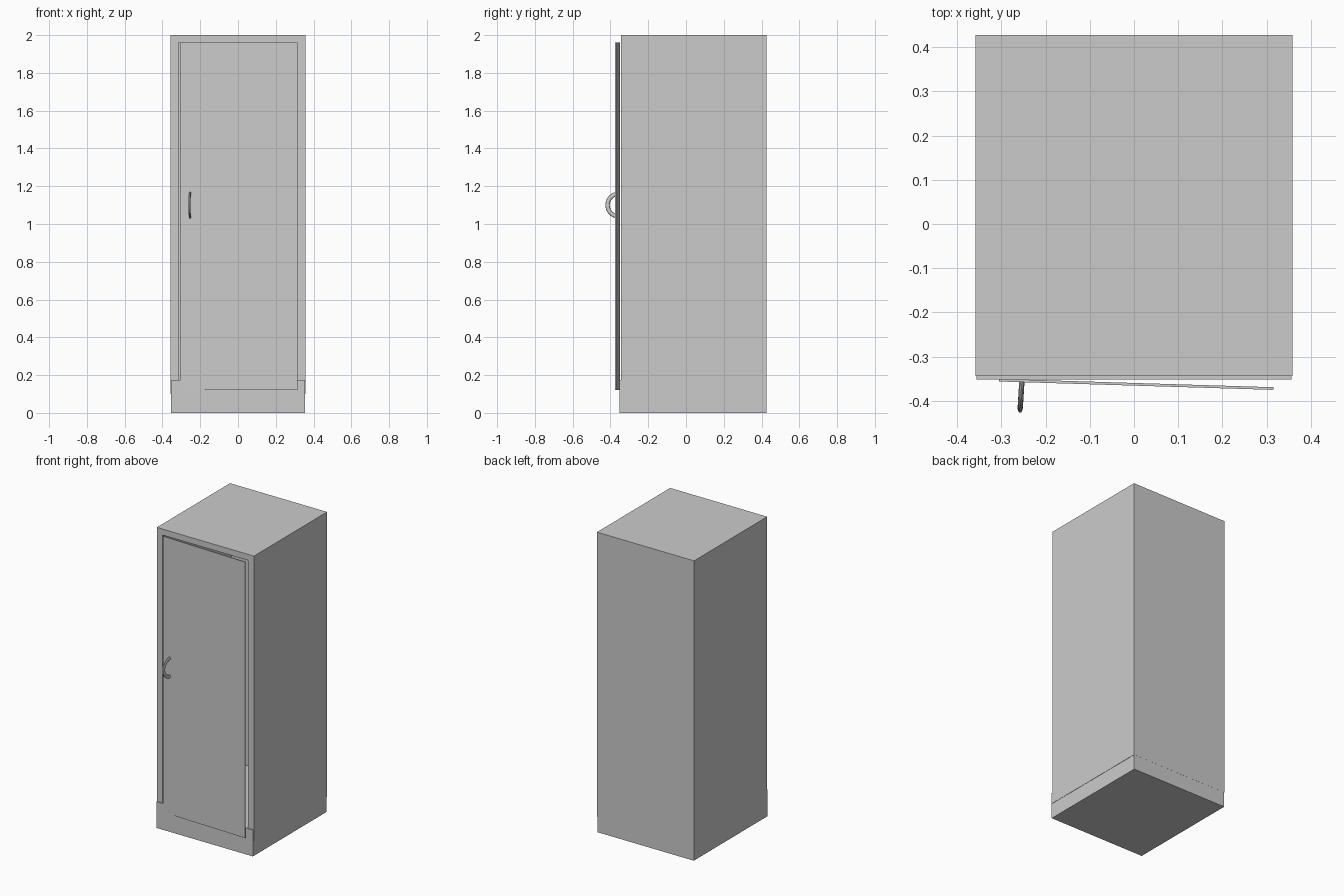
import bpy, bmesh, math

if "Cube" in bpy.data.objects:
    bpy.data.objects.remove(bpy.data.objects["Cube"])

def box(name, x, y, z, rot=0.0):
    """Box from (min, max) ranges, optionally turned about z."""
    bm = bmesh.new()
    bmesh.ops.create_cube(bm, size=1)
    for v in bm.verts:
        v.co = [c * (r[1] - r[0]) for c, r in zip(v.co, (x, y, z))]
    me = bpy.data.meshes.new(name)
    bm.to_mesh(me)
    bm.free()
    ob = bpy.data.objects.new(name, me)
    ob.location = [(r[0] + r[1]) / 2 for r in (x, y, z)]
    ob.rotation_euler.z = rot
    bpy.context.collection.objects.link(ob)
    return ob

W, WALL = 0.358, 0.042
FRONT, BACK, TOP = -0.344, 0.427, 2.0
IN_BACK = 0.385

# Cabinet shell
for side, s in (("left", -1), ("right", 1)):
    xs = sorted((s * W, s * (W - WALL)))
    box(side + "_wall", xs, (FRONT, IN_BACK), (0.10, TOP))
box("top_panel", (-W + WALL, W - WALL), (FRONT, IN_BACK), (1.96, TOP))
box("back_panel", (-W, W), (IN_BACK, BACK), (0.10, TOP))

# Base block, slightly proud at the front and narrower at the sides
box("base", (-W + 0.002, W - 0.002), (-0.352, BACK - 0.0005), (0, 0.175))

# Door, standing slightly ajar
TILT = math.radians(-1.75)
box("door", (-0.305, 0.315), (-0.3655, -0.3595), (0.12, 1.96), TILT)

# Handle: half ring with a flattened round section
def half_ring(name, loc, rot, radius, rx, rr, segs=24, sides=12):
    bm = bmesh.new()
    rings = []
    for i in range(segs + 1):
        a = math.pi * i / segs - math.pi / 2
        ring = []
        for j in range(sides):
            b = 2 * math.pi * j / sides
            r = radius + rr * math.cos(b)
            ring.append(bm.verts.new((rx * math.sin(b), -r * math.cos(a), r * math.sin(a))))
        rings.append(ring)
    for p, q in zip(rings, rings[1:]):
        for j in range(sides):
            k = (j + 1) % sides
            bm.faces.new((p[j], p[k], q[k], q[j]))
    bm.faces.new(rings[0])
    bm.faces.new(rings[-1])
    bmesh.ops.recalc_face_normals(bm, faces=bm.faces)
    me = bpy.data.meshes.new(name)
    bm.to_mesh(me)
    bm.free()
    ob = bpy.data.objects.new(name, me)
    ob.location, ob.rotation_euler.z = loc, rot
    bpy.context.collection.objects.link(ob)
    bpy.context.view_layer.objects.active = ob
    ob.select_set(True)
    bpy.ops.object.shade_smooth_by_angle()
    ob.select_set(False)

half_ring("handle", (-0.2535, -0.356, 1.10), TILT * 2, 0.0595, 0.006, 0.0115)
